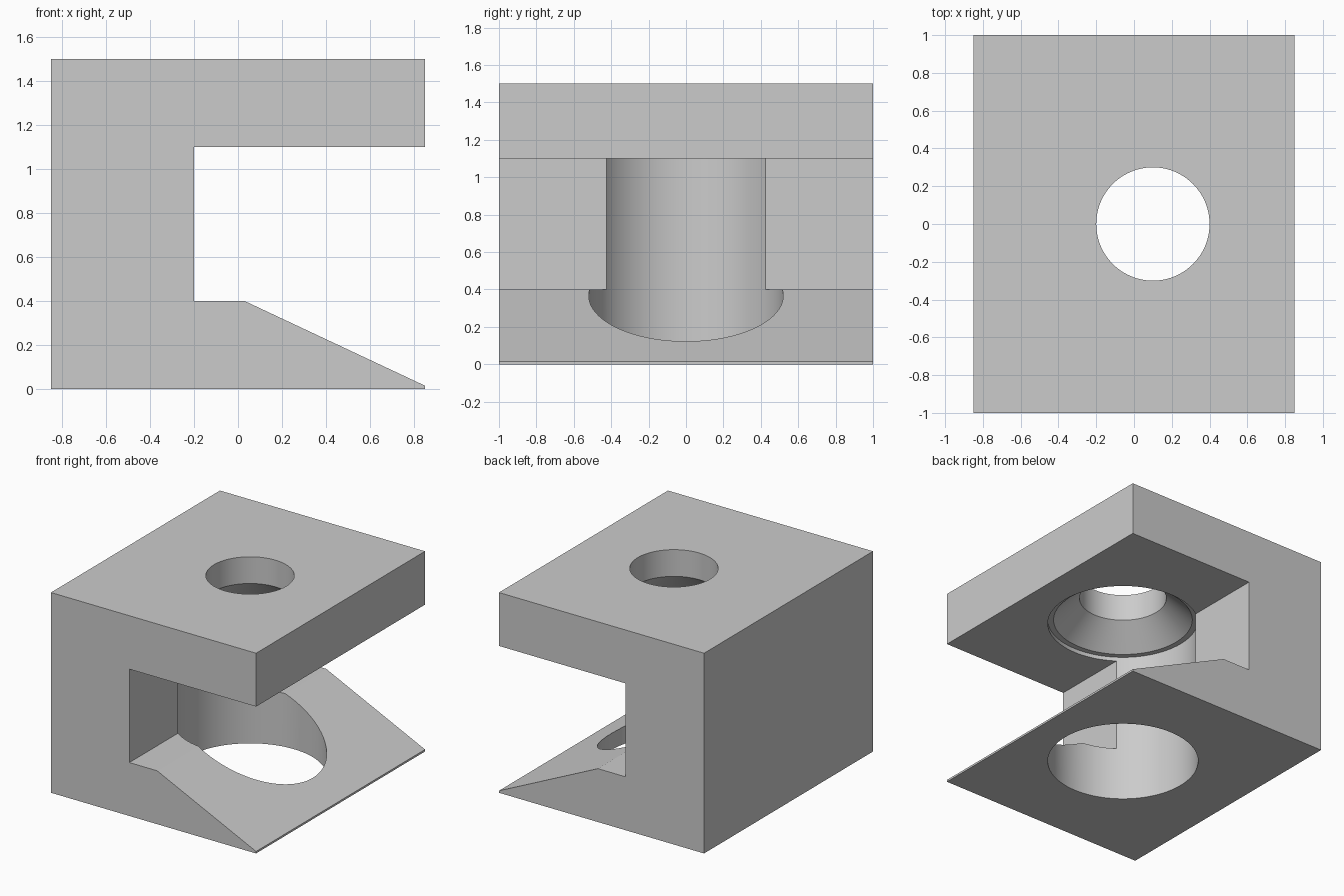
import bpy, bmesh, math
from mathutils import Vector

cube = bpy.data.objects.get("Cube")
if cube:
    bpy.data.objects.remove(cube, do_unlink=True)

grey = bpy.data.materials.new("plain grey")
grey.use_nodes = True
colour = (0.6, 0.6, 0.6, 1)
grey.diffuse_color = colour
grey.node_tree.nodes["Principled BSDF"].inputs["Base Color"].default_value = colour


def make_object(name, bm):
    bmesh.ops.recalc_face_normals(bm, faces=bm.faces)
    mesh = bpy.data.meshes.new(name)
    bm.to_mesh(mesh)
    bm.free()
    mesh.materials.append(grey)
    obj = bpy.data.objects.new(name, mesh)
    bpy.context.collection.objects.link(obj)
    return obj


# C-shaped bracket body: side profile extruded along y
profile = [(-0.85, 0), (0.85, 0), (0.85, 0.015), (0.03, 0.4), (-0.2, 0.4),
           (-0.2, 1.1), (0.85, 1.1), (0.85, 1.5), (-0.85, 1.5)]
bm = bmesh.new()
face = bm.faces.new([bm.verts.new((x, -1, z)) for x, z in profile])
side = bmesh.ops.extrude_face_region(bm, geom=[face])
bmesh.ops.translate(bm, vec=(0, 2, 0),
                    verts=[g for g in side["geom"] if isinstance(g, bmesh.types.BMVert)])
bracket = make_object("bracket_body", bm)

# Stepped bore: wide shaft, narrow ledge, countersink cone, through hole
axis = Vector((0.1, 0, 0))
bore = [(0, -0.1), (0.52, -0.1), (0.52, 1.13), (0.48, 1.13),
        (0.3, 1.3), (0.3, 1.6), (0, 1.6)]
bm = bmesh.new()
verts = [bm.verts.new(axis + Vector((r, 0, z))) for r, z in bore]
edges = [bm.edges.new(pair) for pair in zip(verts, verts[1:])]
bmesh.ops.spin(bm, geom=verts + edges, cent=axis, axis=(0, 0, 1),
               angle=math.tau, steps=96)
bmesh.ops.remove_doubles(bm, verts=bm.verts, dist=0.0001)
cutter = make_object("bore_cutter", bm)
cutter.hide_render = True

# Cut the bore and keep its rims sharp
cut = bracket.modifiers.new("bore", 'BOOLEAN')
cut.operation = 'DIFFERENCE'
cut.solver = 'EXACT'
cut.object = cutter
bpy.ops.object.select_all(action='DESELECT')
bracket.select_set(True)
bpy.context.view_layer.objects.active = bracket
bpy.ops.object.modifier_apply(modifier=cut.name)
bpy.data.objects.remove(cutter, do_unlink=True)
bpy.ops.object.shade_smooth_by_angle(angle=math.radians(20))
